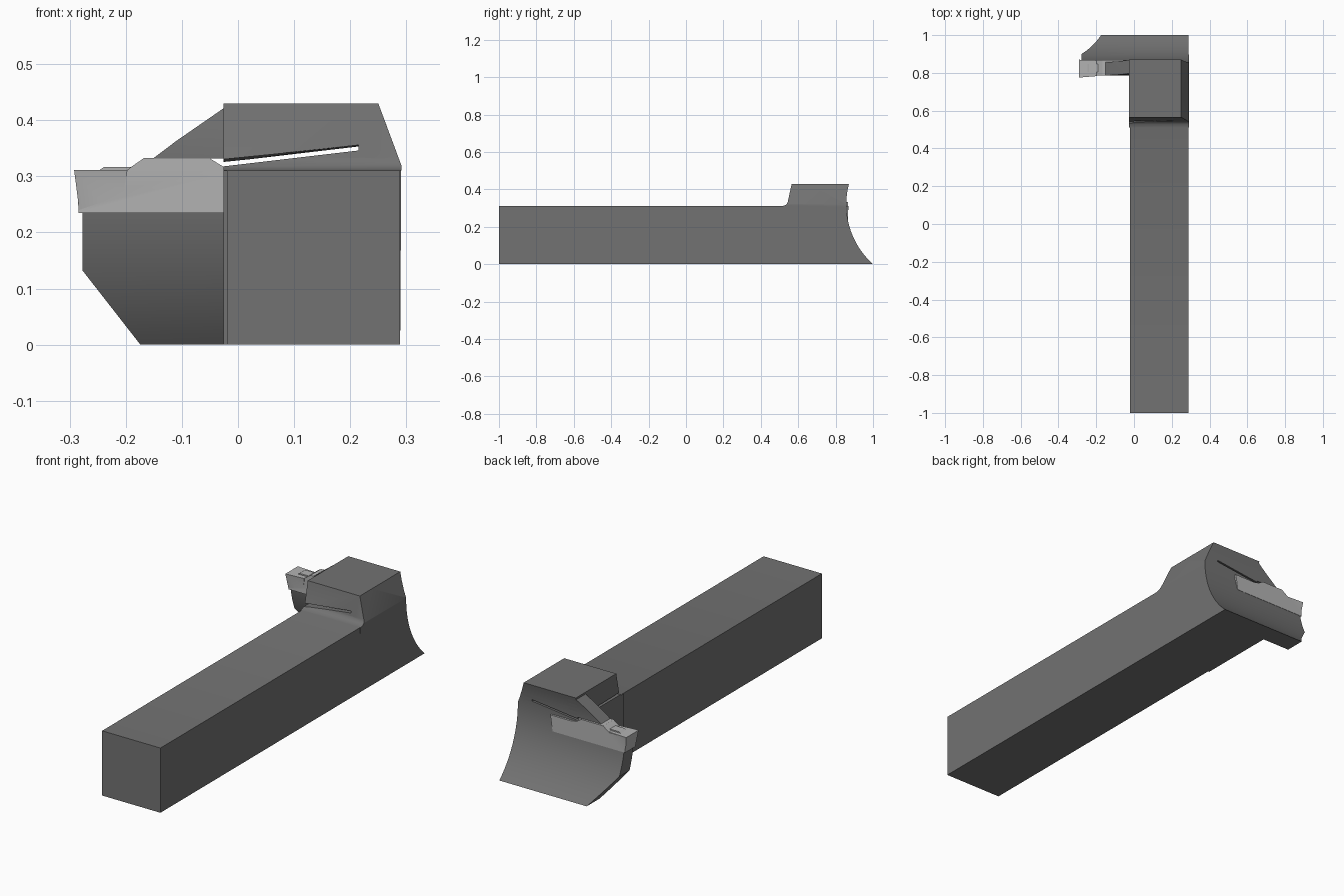
import bpy, bmesh
from math import sqrt, pi, cos, sin

if "Cube" in bpy.data.objects:
    bpy.data.objects.remove(bpy.data.objects["Cube"])


def make(name, bm):
    bmesh.ops.recalc_face_normals(bm, faces=bm.faces)
    me = bpy.data.meshes.new(name)
    bm.to_mesh(me)
    bm.free()
    ob = bpy.data.objects.new(name, me)
    bpy.context.collection.objects.link(ob)
    return ob


def loft(name, a, b):
    """Solid between two matching 3D outlines."""
    bm = bmesh.new()
    va = [bm.verts.new(p) for p in a]
    vb = [bm.verts.new(p) for p in b]
    bm.faces.new(va)
    bm.faces.new(vb[::-1])
    n = len(va)
    for i in range(n):
        j = (i + 1) % n
        bm.faces.new((va[i], vb[i], vb[j], va[j]))
    return make(name, bm)


def along_x(name, yz, x0, x1):
    return loft(name, [(x0, y, z) for y, z in yz], [(x1, y, z) for y, z in yz])


def along_y(name, xz, y0, y1):
    return loft(name, [(x, y0, z) for x, z in xz], [(x, y1, z) for x, z in xz])


def combine(target, tool, op):
    m = target.modifiers.new(op, 'BOOLEAN')
    m.operation, m.solver, m.object = op, 'EXACT', tool
    bpy.context.view_layer.objects.active = target
    bpy.ops.object.modifier_apply(modifier=m.name)
    bpy.data.objects.remove(tool)


def arc(r, z0, z1, n=24):
    """Points on the curved working face, centred beyond the end of the tool."""
    zs = [z0 + (z1 - z0) * i / n for i in range(n + 1)]
    return [(1.2865 - sqrt(r * r - (z - 0.32) ** 2), z) for z in zs]


R_IN, R_OUT = 0.4295, 0.5

# Clamping head: side profile with concave end, trimmed by the front outline
head_side = [(0.51, 0)] + arc(R_IN, 0, 0.43) + [
    (0.565, 0.43), (0.544, 0.333), (0.539, 0.322), (0.529, 0.314), (0.51, 0.31)]
body = along_x("holder_body", head_side, -0.1, 0.4)
combine(body, along_y("trim", [(-0.026, 0), (0.289, 0), (0.291, 0.32),
                               (0.25, 0.43), (-0.026, 0.43)], 0.4, 1.1), 'INTERSECT')

# Square shank
shank = along_y("shank", [(-0.02, 0), (0.289, 0), (0.289, 0.31), (-0.02, 0.31)], -1, 0.53)
combine(body, shank, 'UNION')

# Curved support blade below the insert, and clamp arm above it
crescent = arc(R_IN, 0, 0.43) + arc(R_OUT, 0.43, 0)
outlines = [
    [(-0.277, 0.235), (-0.277, 0.132), (-0.174, 0), (0.02, 0), (0.02, 0.235)],
    [(-0.151, 0.332), (-0.11, 0.363), (-0.026, 0.421), (0.02, 0.421), (0.02, 0.332)],
]
for outline in outlines:
    part = along_x("blade", crescent, -0.4, 0.1)
    combine(part, along_y("trim", outline, 0.6, 1.1), 'INTERSECT')
    combine(body, part, 'UNION')

# Clamping slot and its round relief hole
slot = loft("slot",
            [(-0.04, 0.4, 0.316), (0.215, 0.4, 0.346), (0.215, 0.4, 0.357), (-0.04, 0.4, 0.331)],
            [(-0.04, 1.0, 0.316), (0.215, 1.0, 0.346), (0.215, 1.0, 0.352), (-0.04, 1.0, 0.322)])
hole = along_y("hole", [(0.223 + 0.021 * cos(i * pi / 20), 0.353 + 0.021 * sin(i * pi / 20))
                        for i in range(40)], 0.4, 1.0)
combine(body, slot, 'DIFFERENCE')
combine(body, hole, 'DIFFERENCE')

# Cutting insert: long bar with a raised ridge under the clamp arm
bar = along_y("cutting_insert", [
    (-0.284, 0.235), (0.1, 0.235), (0.112, 0.311), (0.0, 0.311), (-0.026, 0.317),
    (-0.052, 0.333), (-0.167, 0.333), (-0.19, 0.317), (-0.2, 0.309), (-0.288, 0.309)],
    0.787, 0.867)

# Flared cutting tip with a small chip-breaker rib
tip = loft("tip",
           [(-0.292, 0.775, 0.311), (-0.197, 0.783, 0.311),
            (-0.197, 0.864, 0.311), (-0.292, 0.87, 0.311)],
           [(-0.283, 0.786, 0.24), (-0.205, 0.788, 0.267),
            (-0.205, 0.86, 0.267), (-0.283, 0.862, 0.24)])
combine(bar, tip, 'UNION')
rib = along_y("rib", [(-0.25, 0.309), (-0.238, 0.317), (-0.18, 0.317), (-0.18, 0.305)],
              0.805, 0.848)
combine(bar, rib, 'UNION')

# Dark holder, light insert, with crisp edges
for ob, shade in ((body, 0.17), (bar, 0.45)):
    mat = bpy.data.materials.new(ob.name + "_metal")
    mat.diffuse_color = (shade, shade, shade, 1)
    mat.use_nodes = True
    mat.node_tree.nodes["Principled BSDF"].inputs["Base Color"].default_value = mat.diffuse_color
    ob.data.materials.clear()
    ob.data.materials.append(mat)
    bpy.ops.object.select_all(action='DESELECT')
    ob.select_set(True)
    bpy.context.view_layer.objects.active = ob
    bpy.ops.object.shade_smooth_by_angle()
